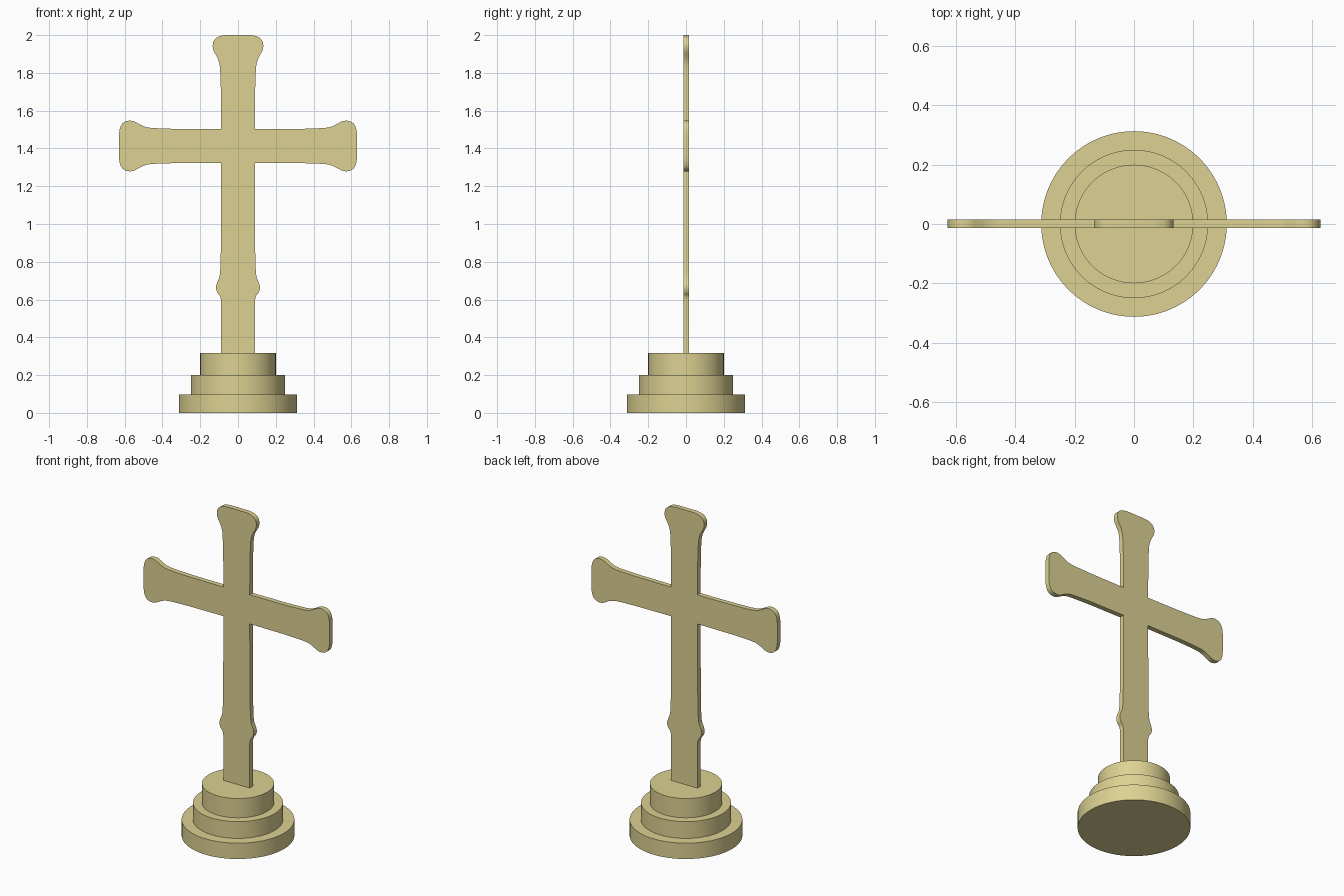
import bpy, bmesh
from mathutils import Vector

if "Cube" in bpy.data.objects:
    bpy.data.objects.remove(bpy.data.objects["Cube"])

mat = bpy.data.materials.new("pale_gold")
mat.diffuse_color = (0.72, 0.64, 0.29, 1)
mat.use_nodes = True
mat.node_tree.nodes["Principled BSDF"].inputs["Base Color"].default_value = mat.diffuse_color


def finish(name, bm):
    bmesh.ops.recalc_face_normals(bm, faces=bm.faces)
    me = bpy.data.meshes.new(name)
    bm.to_mesh(me)
    bm.free()
    me.materials.append(mat)
    ob = bpy.data.objects.new(name, me)
    bpy.context.collection.objects.link(ob)
    bpy.ops.object.select_all(action='DESELECT')
    ob.select_set(True)
    bpy.context.view_layer.objects.active = ob
    bpy.ops.object.shade_smooth_by_angle(angle=0.6)
    return ob


def smooth_curve(pts, steps=4):
    """Catmull-Rom curve through the given 2D points."""
    p = [Vector(q) for q in pts]
    p = [p[0]] + p + [p[-1]]
    out = []
    for a, b, c, d in zip(p, p[1:], p[2:], p[3:]):
        for i in range(steps):
            t = i / steps
            out.append(0.5 * (2 * b + (c - a) * t + (2 * a - 5 * b + 4 * c - d) * t * t
                              + (3 * b - a - 3 * c + d) * t ** 3))
    return out + [p[-1]]


# Round stepped base
def tier(name, radius, z0, z1):
    bm = bmesh.new()
    bmesh.ops.create_cone(bm, cap_ends=True, segments=96, radius1=radius, radius2=radius, depth=z1 - z0)
    bmesh.ops.translate(bm, verts=bm.verts, vec=(0, 0, (z0 + z1) / 2))
    finish(name, bm)


tier("base_lower_step", 0.313, 0, 0.097)
tier("base_middle_step", 0.25, 0.097, 0.2)
tier("base_upper_step", 0.2, 0.2, 0.318)

# Cross outline: one flared end (distance from tip, half width) used three times
W, MID = 0.089, 1.413
flare = smooth_curve([(0.3, 0.0905), (0.18, 0.095), (0.135, 0.103), (0.105, 0.117), (0.08, 0.13),
                      (0.055, 0.134), (0.03, 0.128), (0.012, 0.111), (0.003, 0.085), (0, 0.06)])
knob = smooth_curve([(W, 0.59), (0.095, 0.618), (0.11, 0.638), (0.1165, 0.664), (0.111, 0.688),
                     (0.099, 0.718), (0.094, 0.76), (0.091, 0.86)])

right = [(W, 0.31)] + [(p.x, p.y) for p in knob] + [(W, MID - W)]
right += [(0.63 - d, MID - h) for d, h in flare]
right += [(0.63 - d, MID + h) for d, h in reversed(flare)]
right += [(W, MID + W)] + [(h, 2 - d) for d, h in flare]
outline = right + [(-x, z) for x, z in reversed(right)]

# Flat cross plate
bm = bmesh.new()
face = bm.faces.new([bm.verts.new((x, -0.014, z)) for x, z in outline])
ext = bmesh.ops.extrude_face_region(bm, geom=[face], use_keep_orig=True)
bmesh.ops.translate(bm, vec=(0, 0.03, 0), verts=[v for v in ext["geom"] if isinstance(v, bmesh.types.BMVert)])
finish("cross", bm)
